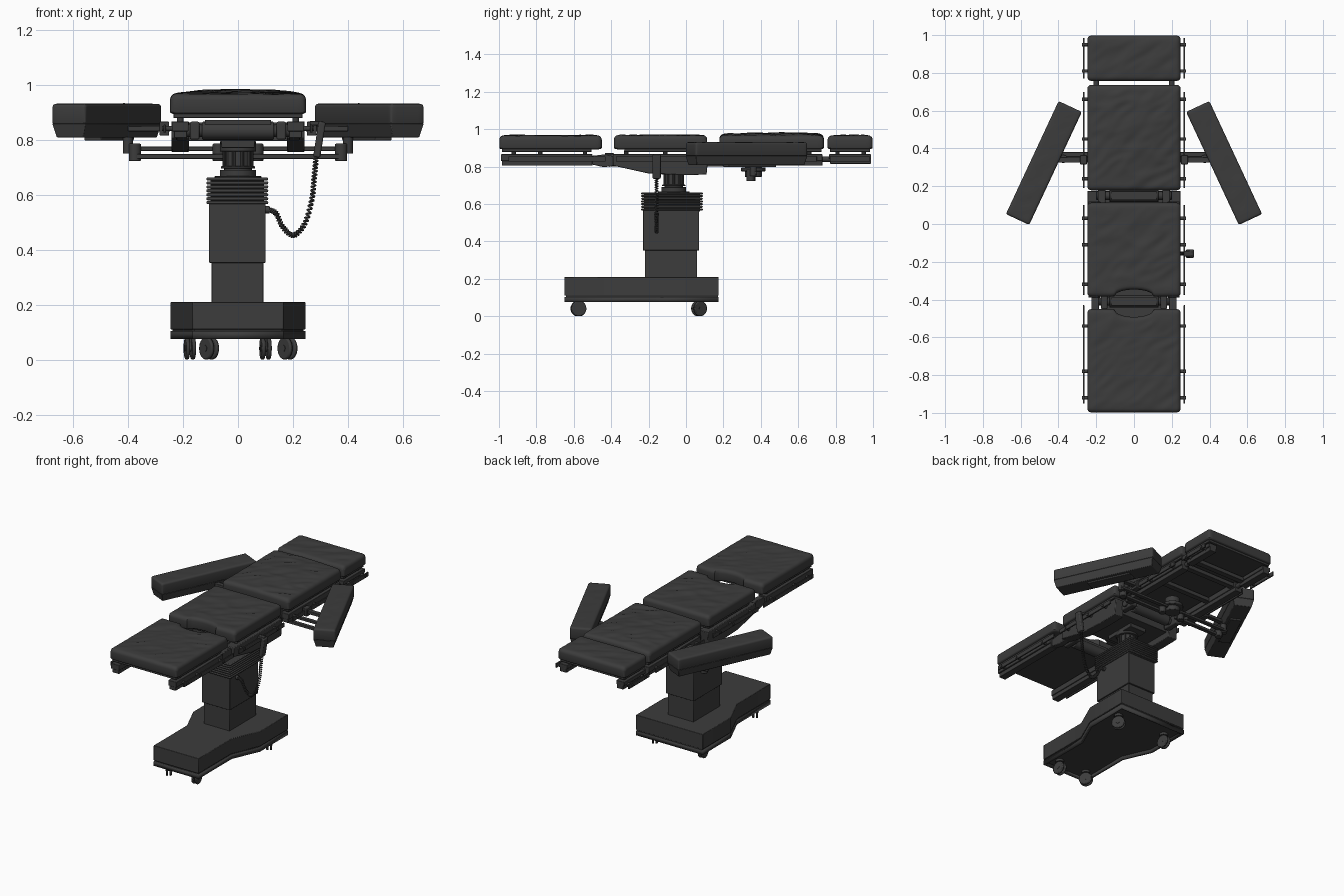
import bpy, bmesh, math
from mathutils import Vector, Matrix, noise

if "Cube" in bpy.data.objects:
    bpy.data.objects.remove(bpy.data.objects["Cube"])

mat = bpy.data.materials.new("dark_grey")
mat.diffuse_color = (0.045, 0.045, 0.045, 1)
mat.use_nodes = True
mat.node_tree.nodes["Principled BSDF"].inputs["Base Color"].default_value = mat.diffuse_color


def finish(name, bm, bevel=0.0, segs=2):
    bmesh.ops.recalc_face_normals(bm, faces=bm.faces)
    me = bpy.data.meshes.new(name)
    bm.to_mesh(me)
    bm.free()
    ob = bpy.data.objects.new(name, me)
    bpy.context.collection.objects.link(ob)
    me.materials.append(mat)
    if bevel:
        m = ob.modifiers.new("bevel", 'BEVEL')
        m.width, m.segments, m.limit_method = bevel, segs, 'ANGLE'
    return ob


def box(name, x, y, z, bevel=0.003):
    bm = bmesh.new()
    x, y, z = sorted(x), sorted(y), sorted(z)
    bmesh.ops.create_cube(bm, size=1)
    for v in bm.verts:
        v.co = [a[0] + (c + 0.5) * (a[1] - a[0]) for a, c in zip((x, y, z), v.co)]
    return finish(name, bm, bevel)


def rod(name, a, b, r, segs=24, bevel=0.0):
    a, b = Vector(a), Vector(b)
    bm = bmesh.new()
    bmesh.ops.create_cone(bm, cap_ends=True, segments=segs, radius1=r, radius2=r, depth=(b - a).length)
    q = (b - a).to_track_quat('Z', 'Y').to_matrix().to_4x4()
    bm.transform(Matrix.Translation((a + b) / 2) @ q)
    return finish(name, bm, bevel)


def prism(name, pts, lo, hi, axis='z', bevel=0.0, caps=True):
    """Extrude an outline (x,y) along z, or (y,z) along x."""
    bm = bmesh.new()
    put = (lambda p, h: (p[0], p[1], h)) if axis == 'z' else (lambda p, h: (h, p[0], p[1]))
    A = [bm.verts.new(put(p, lo)) for p in pts]
    B = [bm.verts.new(put(p, hi)) for p in pts]
    n = len(pts)
    for i in range(n):
        bm.faces.new((A[i], A[(i + 1) % n], B[(i + 1) % n], B[i]))
    if caps:
        bm.faces.new(A)
        bm.faces.new(B)
    return finish(name, bm, bevel)


def spaced(length, r, step=0.013):
    e = [0, 0.06 * r, 0.25 * r, 0.55 * r, r]
    n = max(2, int((length - 2 * r) / step))
    mid = [r + (length - 2 * r) * i / n for i in range(1, n)]
    return e + mid + [length - d for d in reversed(e)]


def cushion(name, hx, y0, y1, z0, z1, r=0.022, bulge=0.0, front=0.0, back=0.0, wrinkle=0.004):
    """Soft pad with rounded rim, creased cover and optional arc notch at either end."""
    bm = bmesh.new()
    X, Y = spaced(2 * hx, r), spaced(y1 - y0, r)
    L = y1 - y0
    top, bot = {}, {}
    for i, u in enumerate(X):
        arc = math.sqrt(max(0, 1 - ((u - hx) / 0.105) ** 2))
        a, b = y0 + front * arc, y1 - back * arc
        for j, v in enumerate(Y):
            du, dv = min(u, 2 * hx - u), min(v, L - v)
            qx, qy = max(r - du, 0), max(r - dv, 0)
            q = math.hypot(qx, qy)
            k = r / q if q > r else 1
            x = u - hx + (1 - k) * qx * (1 if u < hx else -1)
            y = a + (b - a) * v / L + (1 - k) * qy * (1 if v < L / 2 else -1)
            h = math.sqrt(max(0, r * r - min(q, r) ** 2))
            fade = min(1, min(du, dv) / 0.05)
            n1 = noise.noise(Vector(((x + 0.6 * y) * 6, (y - 0.6 * x) * 16, z1 + y0)))
            n2 = noise.noise(Vector(((x - y) * 14, (x + y) * 4, y0 * 3)))
            w = wrinkle * (n2 + 0.9 - 2.2 * abs(n1)) * fade
            dome = bulge * math.sin(math.pi * u / (2 * hx)) * (0.4 + 0.6 * math.sin(math.pi * (v / L) ** 1.4))
            top[i, j] = bm.verts.new((x, y, z1 - r + h + w + dome))
            bot[i, j] = bm.verts.new((x, y, z0 + 0.4 * (r - h)))
    nx, ny = len(X), len(Y)
    for i in range(nx - 1):
        for j in range(ny - 1):
            c = [(i, j), (i + 1, j), (i + 1, j + 1), (i, j + 1)]
            bm.faces.new([top[k] for k in c])
            bm.faces.new([bot[k] for k in reversed(c)])
    ring = [(i, 0) for i in range(nx)] + [(nx - 1, j) for j in range(1, ny)]
    ring += [(i, ny - 1) for i in range(nx - 2, -1, -1)] + [(0, j) for j in range(ny - 2, 0, -1)]
    for p, q in zip(ring, ring[1:] + ring[:1]):
        bm.faces.new((top[p], bot[p], bot[q], top[q]))
    return finish(name, bm)


# Base: T-shaped plinth, open skirt and casters
half = [(0.165, -0.65), (0.165, -0.30), (0.245, -0.12), (0.245, 0.175)]
outline = half + [(-x, y) for x, y in reversed(half)]
prism("base_body", outline, 0.11, 0.21, bevel=0.003)
prism("base_seam", [(x * 0.97, y * 0.985) for x, y in outline], 0.095, 0.115)
skirt = prism("base_skirt", outline, 0.075, 0.104, caps=False)
sol = skirt.modifiers.new("wall", 'SOLIDIFY')
sol.thickness, sol.offset = 0.014, -1
for x, y, ang in ((-0.105, -0.575, 35), (0.1, -0.575, 8), (-0.175, 0.07, 8), (0.18, 0.07, 35)):
    c = Vector((x, y, 0.041))
    d = Vector((math.cos(math.radians(ang)), math.sin(math.radians(ang)), 0))
    for s in (-1, 1):
        rod("caster_wheel", c + d * s * 0.004, c + d * s * 0.018, 0.041, 28, 0.005)
    rod("caster_axle", c - d * 0.02, c + d * 0.02, 0.012, 12)
    rod("caster_stem", (x, y, 0.041), (x, y, 0.098), 0.011, 12)
    rod("caster_mount", (x, y, 0.08), (x, y, 0.1), 0.026, 16)

# Telescopic column, bellows and neck
box("column_lower", (-0.097, 0.092), (-0.22, 0.06), (0.205, 0.36))
box("column_upper", (-0.105, 0.1), (-0.23, 0.07), (0.352, 0.57))
box("bellows_core", (-0.1, 0.095), (-0.225, 0.075), (0.56, 0.66))
for i in range(7):
    z = 0.565 + i * 0.0143
    box("bellows_fold", (-0.115, 0.11), (-0.24, 0.09), (z, z + 0.0115), 0.005)
cy = -0.065
for r, z0, z1 in ((0.085, 0.655, 0.667), (0.066, 0.665, 0.69), (0.05, 0.685, 0.8), (0.062, 0.695, 0.703), (0.066, 0.757, 0.785)):
    rod("neck_ring", (0, cy, z0), (0, cy, z1), r, 32, 0.002)
for i in range(10):
    a = math.tau * i / 10
    p = Vector((0.051 * math.cos(a), cy + 0.051 * math.sin(a), 0.7))
    rod("neck_rib", p, p + Vector((0, 0, 0.06)), 0.006, 8)
box("neck_saddle", (-0.06, 0.06), (-0.17, 0.04), (0.77, 0.8))
box("saddle_block", (-0.18, 0.18), (-0.22, 0.09), (0.795, 0.855))

# Cushions
cushion("head_cushion", 0.247, 0.757, 0.998, 0.892, 0.965)
cushion("chest_cushion", 0.247, 0.178, 0.737, 0.892, 0.965, bulge=0.016, wrinkle=0.005)
cushion("seat_cushion", 0.247, -0.385, 0.113, 0.892, 0.967, front=0.038)
cushion("leg_cushion", 0.247, -0.998, -0.45, 0.892, 0.965, back=0.042)

# Section frames: support panel, side beams, posts and accessory rails
sections = (("head", 0.765, 0.99, 0.815, (0.81, 0.95), (0.77, 0.985)),
            ("chest", 0.19, 0.73, 0.805, (0.24, 0.45, 0.66), (0.19, 0.70)),
            ("seat", -0.335, 0.10, 0.80, (-0.32, -0.11, 0.03), (-0.375, 0.1)),
            ("leg", -0.99, -0.50, 0.805, (-0.92, -0.78, -0.54), (-0.95, -0.43)))
for n, y0, y1, zb, posts, rail in sections:
    box(n + "_panel", (-0.235, 0.235), (y0 + 0.005, y1 - 0.005), (0.878, 0.895))
    for s in (-1, 1):
        box(n + "_beam", (s * 0.18, s * 0.24), (y0, y1), (zb + 0.025, 0.866))
        box(n + "_beam_lower", (s * 0.185, s * 0.232), (y0 + 0.005, y1), (zb, zb + 0.03))
        box(n + "_rail", (s * 0.262, s * 0.271), rail, (0.826, 0.854), 0.002)
        for y in posts:
            rod(n + "_post", (s * 0.21, y, 0.86), (s * 0.21, y, 0.885), 0.012, 12)
            rod(n + "_rail_spacer", (s * 0.235, y, 0.84), (s * 0.276, y, 0.84), 0.009, 12)
for y in (0.24, 0.47, 0.70, 0.79):
    box("cross_bar", (-0.19, 0.19), (y - 0.018, y + 0.018), (0.835, 0.862))

# Deep seat side plates and hinges
seat_side = [(-0.39, 0.866), (-0.39, 0.805), (-0.30, 0.785), (-0.20, 0.763), (-0.02, 0.755), (0.11, 0.757), (0.12, 0.866)]
for s in (-1, 1):
    lo, hi = sorted((s * 0.178, s * 0.242))
    prism("seat_side_plate", seat_side, lo, hi, 'x', 0.004)
    prism("leg_hinge_arm", [(-0.52, 0.855), (-0.52, 0.815), (-0.44, 0.797), (-0.37, 0.805), (-0.37, 0.85), (-0.43, 0.866)],
          *sorted((s * 0.185, s * 0.225)), 'x', 0.004)
    box("chest_hinge_arm", (s * 0.15, s * 0.19), (0.10, 0.21), (0.80, 0.86), 0.006)
    box("leg_hinge_lug", (s * 0.14, s * 0.175), (-0.45, -0.33), (0.80, 0.865), 0.006)
    rod("head_slide_rod", (s * 0.2, 0.70, 0.84), (s * 0.2, 0.80, 0.84), 0.015, 16)
for y in (0.15, -0.41):
    rod("hinge_shaft", (-0.2, y, 0.832), (0.2, y, 0.832), 0.022, 24, 0.003)
    rod("hinge_motor", (-0.13, y, 0.832), (0.13, y, 0.832), 0.033, 24, 0.003)
    box("hinge_cover", (-0.12, 0.12), (y - 0.024, y + 0.024), (0.84, 0.872))

# Arm board linkage below the chest section
rod("link_hub", (0, 0.36, 0.745), (0, 0.36, 0.84), 0.045, 28, 0.003)
rod("link_hub_flange", (0, 0.36, 0.775), (0, 0.36, 0.795), 0.065, 28, 0.003)
for s in (-1, 1):
    box("link_bar_lower", (s * 0.04, s * 0.385), (0.325, 0.35), (0.73, 0.748))
    box("link_bar_upper", (s * 0.05, s * 0.415), (0.355, 0.38), (0.758, 0.774))
    for x, y in ((0.07, 0.35), (0.375, 0.345)):
        rod("link_pivot", (s * x, y, 0.722), (s * x, y, 0.785), 0.022, 20, 0.003)
    rod("arm_post", (s * 0.40, 0.36, 0.75), (s * 0.40, 0.36, 0.81), 0.018, 16)
    box("arm_rail_bracket", (s * 0.245, s * 0.40), (0.325, 0.355), (0.83, 0.85))
    box("rail_clamp", (s * 0.25, s * 0.285), (0.315, 0.365), (0.815, 0.865))

# Arm boards: padded top on a tapered tray, splayed outward
for s in (-1, 1):
    turn = Matrix.Translation((s * 0.477, 0.323, 0)) @ Matrix.Rotation(s * math.radians(25), 4, 'Z')
    pad = cushion("arm_cushion", 0.068, -0.33, 0.33, 0.856, 0.93, r=0.012, wrinkle=0.0015)
    tray = box("arm_tray", (-0.067, 0.067), (-0.329, 0.329), (0.808, 0.858), 0.003)
    for v in tray.data.vertices:
        if v.co.z < 0.83:
            v.co.x *= 0.8
            v.co.y *= 0.965
    plate = box("arm_base_plate", (-0.035, 0.035), (-0.12, 0.16), (0.797, 0.81))
    for ob in (pad, tray, plate):
        ob.data.transform(turn)

# Hand control hung on the rail
grip = box("hand_control", (-0.013, 0.013), (-0.022, 0.022), (-0.065, 0.065), 0.006)
grip.data.transform(Matrix.Translation((0.296, -0.157, 0.80)) @ Matrix.Rotation(math.radians(9), 4, 'Y'))
box("hand_control_hook", (0.262, 0.31), (-0.172, -0.142), (0.852, 0.868))

# Coiled cable following a drooping path to the column
P = [Vector((x, -0.157, z)) for x, z in ((0.29, 0.80), (0.284, 0.735), (0.277, 0.66), (0.268, 0.58), (0.243, 0.495), (0.202, 0.452),
                                         (0.163, 0.482), (0.135, 0.535), (0.095, 0.545), (0.06, 0.545))]
pts, steps, turns = [], 120, 6
for i in range(1, len(P) - 2):
    a, b, c, d = P[i - 1:i + 3]
    for k in range(steps // 2):
        t = 2 * k / steps
        p = 0.5 * (2 * b + (c - a) * t + (2 * a - 5 * b + 4 * c - d) * t * t + (3 * b - a - 3 * c + d) * t ** 3)
        tan = (c - a) * (1 - t) + (d - b) * t
        nrm = Vector((-tan.z, 0, tan.x)).normalized()
        f = math.tau * turns * (i + t)
        pts.append(p + 0.0075 * (nrm * math.cos(f) + Vector((0, math.sin(f), 0))))
cu = bpy.data.curves.new("coiled_cable", 'CURVE')
cu.dimensions, cu.bevel_depth, cu.bevel_resolution = '3D', 0.0036, 1
sp = cu.splines.new('POLY')
sp.points.add(len(pts) - 1)
for q, p in zip(sp.points, pts):
    q.co = (*p, 1)
cu.materials.append(mat)
bpy.context.collection.objects.link(bpy.data.objects.new("coiled_cable", cu))
rod("cable_socket", (0.09, -0.157, 0.545), (0.115, -0.157, 0.545), 0.013, 16)

# Shading
bpy.ops.object.select_all(action='DESELECT')
for ob in bpy.data.objects:
    if ob.type == 'MESH':
        ob.select_set(True)
        bpy.context.view_layer.objects.active = ob
bpy.ops.object.shade_smooth_by_angle(angle=math.radians(35))
